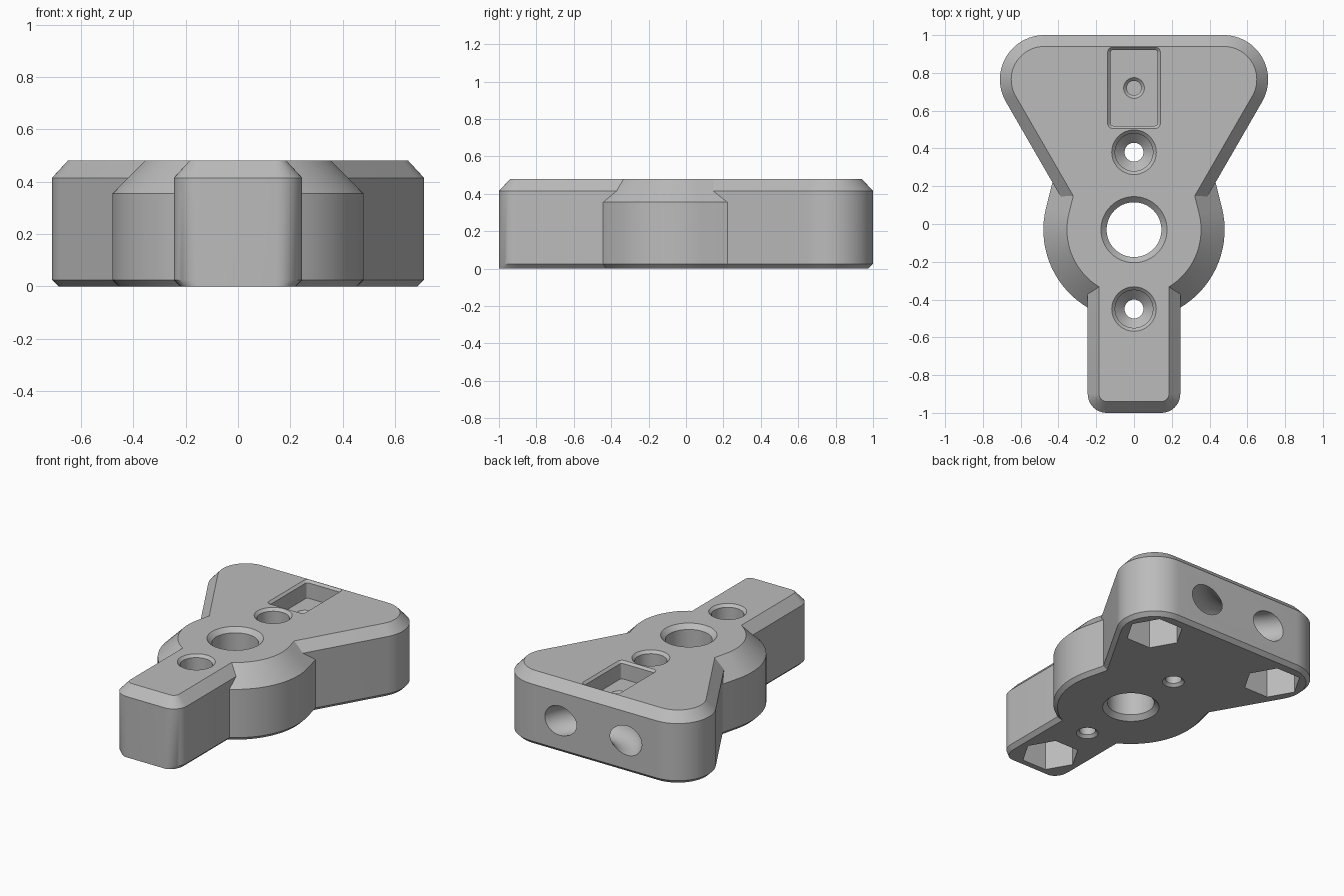
import bpy, bmesh, math

default = bpy.data.objects.get("Cube")
if default:
    bpy.data.objects.remove(default, do_unlink=True)

grey = bpy.data.materials.new("plain_grey")
grey.use_nodes = True
colour = (0.5, 0.5, 0.5, 1)
grey.diffuse_color = colour
grey.node_tree.nodes["Principled BSDF"].inputs["Base Color"].default_value = colour

TOP = 0.48


def solid(name, arcs, layers):
    """Stack offset copies of an outline made of arcs (x, y, radius, start, end, steps).
    Each layer is (inset, height, share of the inset applied along y)."""
    bm = bmesh.new()
    rings = []
    for inset, z, y_share in layers:
        ring = []
        for x, y, r, a0, a1, steps in arcs:
            full = a1 - a0 == 360
            for i in range(steps if full else steps + 1):
                a = math.radians(a0 + (a1 - a0) * i / steps)
                ring.append(bm.verts.new((x + (r - inset) * math.cos(a),
                                          y + (r - inset * y_share) * math.sin(a), z)))
        rings.append(ring)
    for low, high in zip(rings, rings[1:]):
        n = len(low)
        for i in range(n):
            j = (i + 1) % n
            bm.faces.new((low[i], low[j], high[j], high[i]))
    bm.faces.new(rings[0][::-1])
    bm.faces.new(rings[-1])
    bmesh.ops.recalc_face_normals(bm, faces=bm.faces)
    mesh = bpy.data.meshes.new(name)
    bm.to_mesh(mesh)
    bm.free()
    mesh.materials.append(grey)
    obj = bpy.data.objects.new(name, mesh)
    bpy.context.collection.objects.link(obj)
    return obj


def chamfered(inset, shoulder, end_share=1):
    """Layers of a plate with a small bottom chamfer and a larger top one."""
    return [(0.025, 0, end_share), (0, 0.025, 1), (0, shoulder, 1), (inset, TOP, 1)]


def bore(name, x, y, profile, sides=48):
    """Round or polygonal cutter from (radius, height) pairs."""
    return solid(name, [(x, y, 0, 0, 360, sides)], [(-r, z, 1) for r, z in profile])


def rounded_box(x, y0, y1, r):
    return [(x - r, y1 - r, r, 0, 90, 8), (r - x, y1 - r, r, 90, 180, 8),
            (r - x, y0 + r, r, 180, 270, 8), (x - r, y0 + r, r, 270, 360, 8)]


def combine(target, other, operation):
    mod = target.modifiers.new(other.name, 'BOOLEAN')
    mod.operation = operation
    mod.solver = 'EXACT'
    mod.object = other
    bpy.context.view_layer.objects.active = target
    bpy.ops.object.modifier_apply(modifier=mod.name)
    bpy.data.objects.remove(other, do_unlink=True)


# Body: flared rear plate, teardrop hub and front arm
body = solid("bracket_body",
             [(0.475, 0.765, 0.235, -30, 90, 24), (-0.475, 0.765, 0.235, 90, 210, 24),
              (0, -0.368, 0.08, 210, 330, 8)],
             chamfered(0.06, 0.415))
hub = solid("hub",
            [(0, -0.03, 0.48, 166, 374, 48), (0, 0.466, 0.36, 14, 166, 24)],
            chamfered(0.125, 0.355))
arm = solid("front_arm", rounded_box(0.245, -1, -0.1, 0.1), chamfered(0.06, 0.415, 0))
combine(body, hub, 'UNION')
combine(body, arm, 'UNION')

# Central hole, chamfered at both ends
cutters = [bore("centre_hole", 0, -0.03,
                [(0.195, -0.02), (0.145, 0.03), (0.145, 0.45), (0.195, 0.5)], 64)]

# Screw holes with recessed conical seats
for y in (0.38, -0.45):
    cutters.append(bore("screw_hole", 0, y,
                        [(0.088, -0.02), (0.05, 0.018), (0.05, 0.15),
                         (0.1, 0.2), (0.1, 0.462), (0.138, 0.5)]))

# Hexagonal pockets underneath
for x, y in ((0.475, 0.765), (-0.475, 0.765), (0, -0.805)):
    cutters.append(bore("hex_pocket", x, y, [(0.18, -0.05), (0.18, 0.3)], 6))

# Rectangular pocket on top, with a dimple in its floor
cutters.append(solid("top_pocket", rounded_box(0.14, 0.505, 0.937, 0.03),
                     [(0.015, 0.36, 1), (0.015, 0.465, 1), (-0.02, 0.5, 1)]))
cutters.append(bore("pocket_dimple", 0, 0.72,
                    [(0.038, 0.3), (0.038, 0.343), (0.075, 0.38)], 32))

# Curved cord channel through the rear face
bpy.ops.mesh.primitive_torus_add(location=(0, 1.15, 0.22), major_radius=0.296,
                                 minor_radius=0.1, major_segments=64, minor_segments=32)
channel = bpy.context.object
channel.name = "cord_channel"
channel.data.materials.append(grey)
cutters.append(channel)

for cutter in cutters:
    combine(body, cutter, 'DIFFERENCE')

# Smooth curved walls, sharp edges
bpy.ops.object.select_all(action='DESELECT')
body.select_set(True)
bpy.context.view_layer.objects.active = body
bpy.ops.object.shade_smooth_by_angle(angle=math.radians(25))
